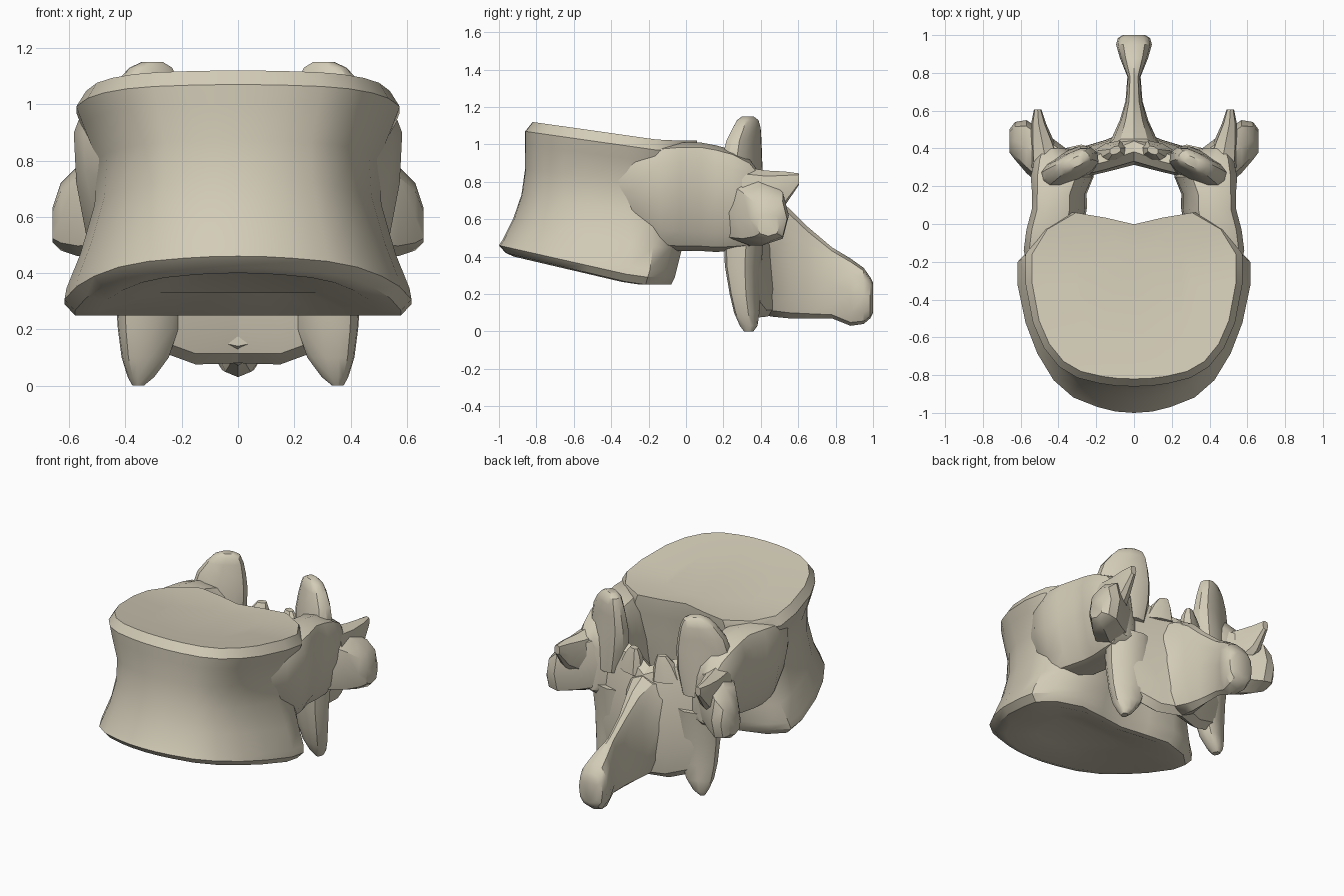
import bpy, bmesh, math
from mathutils import Vector, Matrix

cube = bpy.data.objects.get("Cube")
if cube:
    bpy.data.objects.remove(cube)

bone = bpy.data.materials.new("bone")
bone.use_nodes = True
colour = (0.65, 0.6, 0.475, 1)
bone.diffuse_color = colour
bone.node_tree.nodes["Principled BSDF"].inputs["Base Color"].default_value = colour


def skin(name, rings, mirror=False, angle=35):
    """Bridge a list of equal point rings, cap both ends and shade."""
    bm = bmesh.new()
    loops = [[bm.verts.new(p) for p in ring] for ring in rings]
    n = len(loops[0])
    for low, high in zip(loops, loops[1:]):
        for i in range(n):
            j = (i + 1) % n
            bm.faces.new((low[i], low[j], high[j], high[i]))
    bm.faces.new(loops[0][::-1])
    bm.faces.new(loops[-1])
    bmesh.ops.recalc_face_normals(bm, faces=bm.faces[:])
    mesh = bpy.data.meshes.new(name)
    bm.to_mesh(mesh)
    bm.free()
    obj = bpy.data.objects.new(name, mesh)
    bpy.context.collection.objects.link(obj)
    mesh.materials.append(bone)
    bpy.ops.object.select_all(action='DESELECT')
    obj.select_set(True)
    bpy.context.view_layer.objects.active = obj
    bpy.ops.object.shade_smooth_by_angle(angle=math.radians(angle))
    if mirror:
        mod = obj.modifiers.new("mirror", 'MIRROR')
        mod.use_mirror_merge = False


def loft(name, axis, rows, mirror=True, turn=0, shear=0, sides=12, power=0.75):
    """Loft rounded sections. Row: centre x, y, z and two half sizes."""
    u, v = {'x': ((0, 1, 0), (0, 0, 1)),
            'y': ((1, 0, 0), (0, 0, 1)),
            'z': ((1, 0, 0), (0, 1, 0))}[axis]
    spin = Matrix.Rotation(math.radians(turn), 3, axis.upper())
    u, v = spin @ Vector(u), spin @ Vector(v)
    v = v + u * shear
    rings = []
    for x, y, z, a, b in rows:
        ring = []
        for i in range(sides):
            t = math.tau * i / sides
            c, s = math.cos(t), math.sin(t)
            c = math.copysign(abs(c) ** power, c)
            s = math.copysign(abs(s) ** power, s)
            ring.append(Vector((x, y, z)) + u * a * c + v * b * s)
        rings.append(ring)
    skin(name, rings, mirror)


# Vertebral body: kidney outline (half width, front-to-back fraction)
half = [(0, 0), (.16, .003), (.31, .015), (.52, .045), (.69, .105), (.83, .21),
        (.93, .35), (1, .58), (1, .75), (.85, .9), (.57, 1), (.28, .97), (0, .93)]
outline = half + [(-x, t) for x, t in half[-2:0:-1]]


def body_ring(width, front, back, z_front, z_back, rounding):
    """One level of the body; rounding narrows the front corners."""
    ring = []
    for x, t in outline:
        t += rounding * .16 * math.sin(math.pi * t ** .8)
        rise = min(1, t / .8)
        ring.append((width * x, front + (back - front) * t,
                     z_front + (z_back - z_front) * rise))
    return ring


# Each level: half width, front y, back y, front z, back z, rounding
levels = [
    (.28, -.75, -.3, .42, .33, 1),
    (.5, -.92, -.12, .4, .25, 1),
    (.58, -.965, -.08, .42, .25, 1),
    (.617, -1, -.06, .46, .29, 1),
    (.61, -.98, -.05, .49, .33, 1),
    (.56, -.925, -.02, .6, .45, .8),
    (.51, -.88, .01, .73, .62, .4),
    (.5, -.86, .03, .87, .78, .15),
    (.55, -.86, .05, 1, .9, .1),
    (.575, -.86, .06, 1.07, .965, .1),
    (.54, -.82, .06, 1.12, 1.02, 0),
    (.3, -.65, -.1, 1.09, 1.015, 0)]
skin("vertebral_body", [body_ring(*level) for level in levels])

# Pedicles joining the body to the arch
loft("pedicles", 'y', [
    (.38, -.42, .78, .08, .13),
    (.42, -.27, .77, .125, .2),
    (.435, -.14, .72, .14, .28),
    (.42, -.03, .72, .14, .29),
    (.395, .08, .72, .135, .29),
    (.395, .16, .71, .135, .285),
    (.38, .25, .7, .16, .27),
    (.39, .34, .68, .13, .24),
    (.42, .4, .67, .07, .17)], shear=.12, power=.65)

# Laminae forming the roof of the canal
loft("laminae", 'x', [
    (0, .41, .42, .09, .34),
    (.15, .36, .45, .075, .375),
    (.3, .32, .5, .07, .37),
    (.42, .28, .6, .06, .28)], shear=-.08)

# Small ridges on the upper lamina edge
loft("lamina_ridges", 'z', [
    (.13, .37, .7, .1, .06),
    (.11, .38, .81, .06, .04),
    (.1, .39, .86, .03, .02)], turn=-22, sides=8)

# Superior articular processes
loft("superior_processes", 'z', [
    (.34, .3, .65, .13, .09),
    (.34, .3, .8, .16, .085),
    (.34, .3, .93, .165, .075),
    (.335, .31, 1.02, .145, .065),
    (.32, .325, 1.09, .11, .055),
    (.31, .33, 1.13, .08, .045),
    (.305, .33, 1.15, .04, .025)], turn=-27)

# Inferior articular processes
loft("inferior_processes", 'z', [
    (.32, .31, .55, .13, .1),
    (.315, .305, .35, .125, .085),
    (.32, .315, .2, .11, .07),
    (.33, .325, .1, .085, .06),
    (.345, .335, .03, .045, .045),
    (.355, .335, 0, .018, .025)], turn=-20)

# Transverse processes
loft("transverse_processes", 'x', [
    (.36, .28, .68, .12, .2),
    (.48, .34, .65, .15, .19),
    (.57, .41, .62, .14, .16),
    (.63, .44, .6, .1, .12),
    (.66, .44, .57, .06, .06)], sides=8)

# Accessory spikes behind the transverse processes
loft("accessory_spikes", 'y', [
    (.46, .3, .72, .09, .16),
    (.485, .43, .73, .065, .13),
    (.505, .53, .765, .04, .09),
    (.51, .605, .815, .02, .03)], sides=8)

# Spinous process with its thickened tip
loft("spinous_process", 'y', [
    (0, .36, .42, .22, .28),
    (0, .45, .4, .12, .32),
    (0, .55, .365, .075, .295),
    (0, .65, .315, .045, .245),
    (0, .78, .26, .035, .19),
    (0, .88, .21, .075, .18),
    (0, .95, .19, .095, .15),
    (0, .985, .18, .085, .11),
    (0, 1, .18, .06, .08)], mirror=False)
